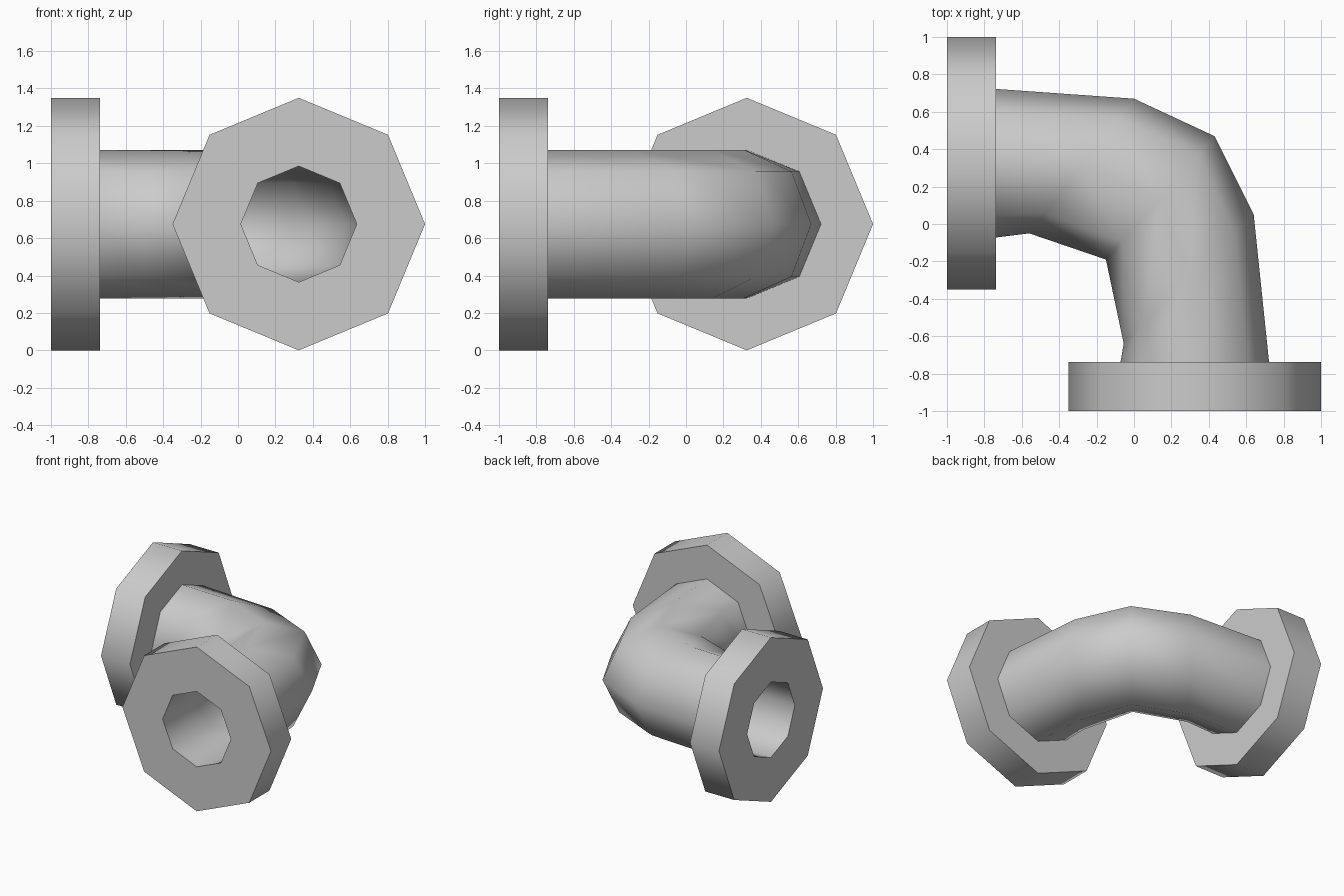
import bpy, bmesh, math
from mathutils import Vector

if "Cube" in bpy.data.objects:
    bpy.data.objects.remove(bpy.data.objects["Cube"])

SIDES = 8
Z = 0.675          # height of the pipe axis
OFF = 0.325        # sideways offset of each pipe mouth
WALL = 0.085


def ring(a, b, r):
    """Octagonal section in a vertical plane: a = outer bend point, b = inner bend point."""
    a, b = Vector((*a, Z)), Vector((*b, Z))
    c, v = (a + b) / 2, (a - b) / 2
    return [c + v * math.cos(t) + Vector((0, 0, r * math.sin(t)))
            for t in (2 * math.pi * i / SIDES for i in range(SIDES))]


def mouth_left(x, r):
    return ring((x, OFF + r), (x, OFF - r), r)


def mouth_front(y, r):
    return ring((OFF + r, y), (OFF - r, y), r)


def shrink(a, b, d):
    a, b = Vector(a), Vector(b)
    n = (a - b).normalized() * d
    return a - n, b + n


# Bend sections: outer point, inner point seen from the top
bend = [((0.0, 0.67), (-0.56, -0.05)),
        ((0.43, 0.47), (-0.15, -0.19)),
        ((0.64, 0.05), (-0.055, -0.64))]
R, BORE, FLANGE = 0.397, 0.31, 0.675
FACE, BACK = -1.0, -0.737

# Outer skin: left flange, elbow, front flange
rings = [mouth_left(FACE, BORE), mouth_left(FACE, FLANGE),
         mouth_left(BACK, FLANGE), mouth_left(BACK, R)]
rings += [ring(a, b, R) for a, b in bend]
rings += [mouth_front(BACK, R), mouth_front(BACK, FLANGE),
          mouth_front(FACE, FLANGE), mouth_front(FACE, BORE)]
# Bore: back through the inside to the left mouth
rings += [mouth_front(BACK, BORE)]
rings += [ring(*shrink(a, b, WALL + 0.01), BORE) for a, b in reversed(bend)]
rings += [mouth_left(BACK, BORE)]

# Closed loft through all sections
bm = bmesh.new()
loops = [[bm.verts.new(p) for p in r] for r in rings]
for k, lo in enumerate(loops):
    hi = loops[(k + 1) % len(loops)]
    for i in range(SIDES):
        j = (i + 1) % SIDES
        bm.faces.new((lo[i], lo[j], hi[j], hi[i]))
bmesh.ops.recalc_face_normals(bm, faces=bm.faces)
mesh = bpy.data.meshes.new("flanged_pipe_elbow")
bm.to_mesh(mesh)
bm.free()
obj = bpy.data.objects.new("flanged_pipe_elbow", mesh)
bpy.context.collection.objects.link(obj)

# Smooth around the pipe, sharp at the flange rims
bpy.context.view_layer.objects.active = obj
obj.select_set(True)
bpy.ops.object.shade_smooth_by_angle(angle=math.radians(55))
